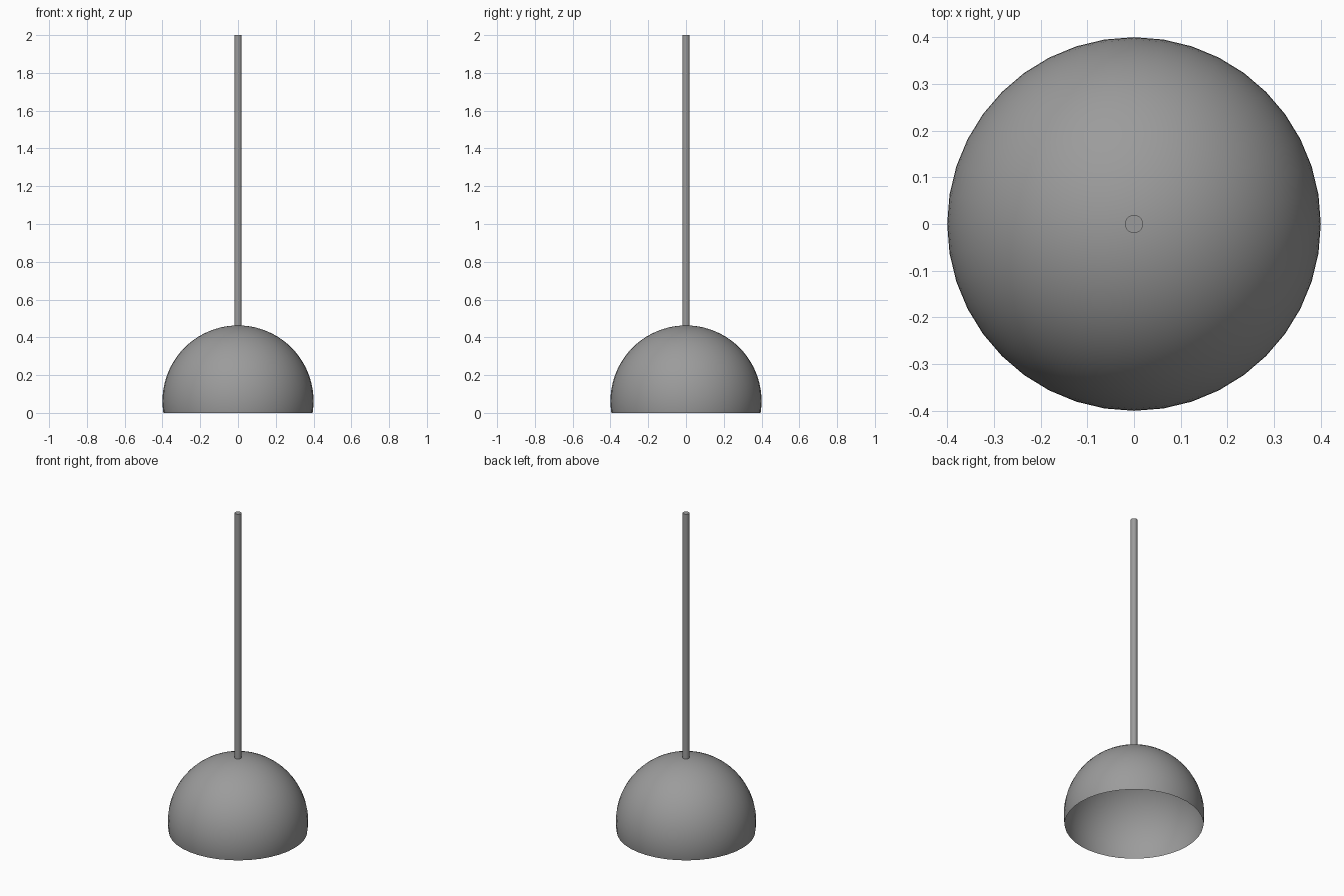
import bpy
import bmesh
import math

cube = bpy.data.objects.get("Cube")
if cube:
    bpy.data.objects.remove(cube, do_unlink=True)

SEGMENTS = 40
RADIUS = 0.4
CENTRE_Z = 0.063
ROD_RADIUS = 0.0195

# Single grey finish
grey = bpy.data.materials.new("plain grey")
grey.use_nodes = True
colour = (0.33, 0.33, 0.33, 1)
grey.diffuse_color = colour
grey.node_tree.nodes["Principled BSDF"].inputs["Base Color"].default_value = colour


def finish(bm, name):
    mesh = bpy.data.meshes.new(name)
    bm.to_mesh(mesh)
    bm.free()
    obj = bpy.data.objects.new(name, mesh)
    bpy.context.collection.objects.link(obj)
    mesh.materials.append(grey)
    bpy.ops.object.select_all(action="DESELECT")
    obj.select_set(True)
    bpy.context.view_layer.objects.active = obj
    bpy.ops.object.shade_smooth_by_angle(angle=math.radians(35))
    return obj


# Lamp shade: open dome, a sphere sliced off just below its equator
bm = bmesh.new()
bmesh.ops.create_uvsphere(bm, u_segments=SEGMENTS, v_segments=SEGMENTS, radius=RADIUS)
bmesh.ops.translate(bm, verts=bm.verts, vec=(0, 0, CENTRE_Z))
bmesh.ops.bisect_plane(bm, geom=bm.verts[:] + bm.edges[:] + bm.faces[:],
                       plane_co=(0, 0, 0), plane_no=(0, 0, -1), clear_outer=True)
finish(bm, "dome_shade")

# Hanging rod: capped cylinder standing on the dome's crown
bottom = CENTRE_Z + RADIUS - 0.002
length = 2 - bottom
bm = bmesh.new()
bmesh.ops.create_cone(bm, cap_ends=True, segments=24, radius1=ROD_RADIUS,
                      radius2=ROD_RADIUS, depth=length)
bmesh.ops.translate(bm, verts=bm.verts, vec=(0, 0, bottom + length / 2))
finish(bm, "hanging_rod")
